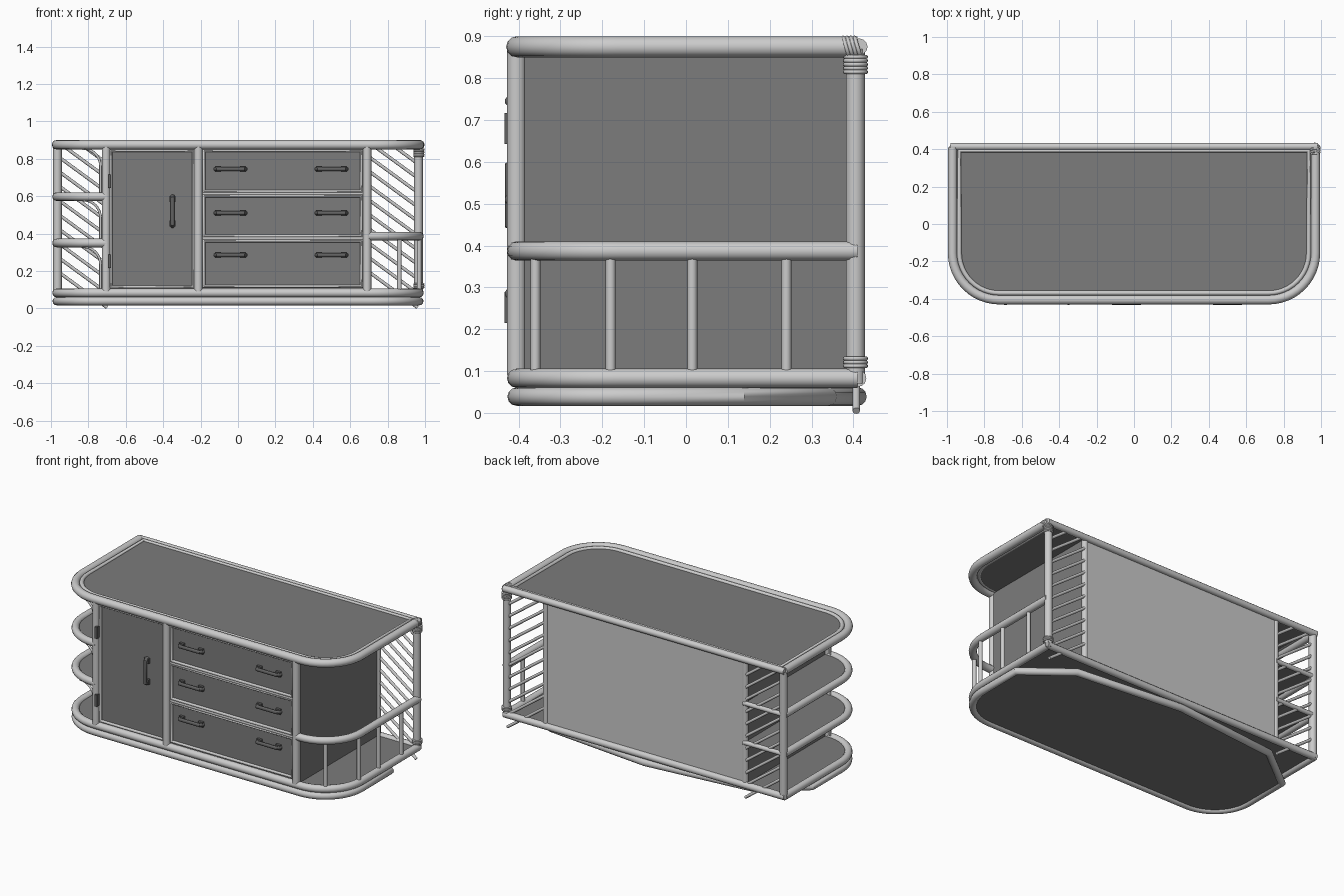
import bpy, bmesh, math
from mathutils import Vector

cube = bpy.data.objects.get("Cube")
if cube:
    bpy.data.objects.remove(cube, do_unlink=True)


def material(name, v):
    m = bpy.data.materials.new(name)
    m.use_nodes = True
    m.diffuse_color = (v, v, v, 1)
    m.node_tree.nodes["Principled BSDF"].inputs["Base Color"].default_value = (v, v, v, 1)
    return m


CANE = material("light grey cane", 0.6)
PANEL = material("dark grey panel", 0.2)
METAL = material("charcoal metal", 0.12)


def finish(name, bm, mat, smooth=False):
    bmesh.ops.recalc_face_normals(bm, faces=bm.faces)
    me = bpy.data.meshes.new(name)
    bm.to_mesh(me)
    bm.free()
    ob = bpy.data.objects.new(name, me)
    bpy.context.collection.objects.link(ob)
    me.materials.append(mat)
    if smooth:
        bpy.ops.object.select_all(action="DESELECT")
        ob.select_set(True)
        bpy.context.view_layer.objects.active = ob
        bpy.ops.object.shade_smooth_by_angle(angle=math.radians(40))
    return ob


def tube(name, pts, r, mat=CANE, cyclic=False):
    """Round bar swept along a path."""
    cu = bpy.data.curves.new(name + "_path", "CURVE")
    cu.dimensions = "3D"
    cu.bevel_depth, cu.bevel_resolution, cu.use_fill_caps = r, 4, True
    sp = cu.splines.new("POLY")
    sp.points.add(len(pts) - 1)
    for p, co in zip(sp.points, pts):
        p.co = (*co, 1)
    sp.use_cyclic_u = cyclic
    tmp = bpy.data.objects.new(name + "_path", cu)
    bpy.context.collection.objects.link(tmp)
    bpy.context.view_layer.update()
    me = tmp.evaluated_get(bpy.context.evaluated_depsgraph_get()).to_mesh()
    bm = bmesh.new()
    bm.from_mesh(me)
    tmp.evaluated_get(bpy.context.evaluated_depsgraph_get()).to_mesh_clear()
    bpy.data.objects.remove(tmp, do_unlink=True)
    bmesh.ops.remove_doubles(bm, verts=bm.verts, dist=1e-5)
    return finish(name, bm, mat, True)


def box(name, x0, x1, y0, y1, z0, z1, mat):
    bm = bmesh.new()
    bmesh.ops.create_cube(bm, size=1)
    for v in bm.verts:
        v.co = ((x0 + x1) / 2 + v.co.x * (x1 - x0),
                (y0 + y1) / 2 + v.co.y * (y1 - y0),
                (z0 + z1) / 2 + v.co.z * (z1 - z0))
    return finish(name, bm, mat)


def slab(name, outline, z, t=0.012, mat=PANEL):
    """Flat board with the given plan outline."""
    bm = bmesh.new()
    f = bm.faces.new([bm.verts.new((x, y, z - t / 2)) for x, y in outline])
    ext = bmesh.ops.extrude_face_region(bm, geom=[f])
    for v in ext["geom"]:
        if isinstance(v, bmesh.types.BMVert):
            v.co.z += t
    return finish(name, bm, mat)


# plan outlines: straight front, round front corners, straight sides
BACK, FRONT, POST = 0.41, -0.405, 0.70


def half(s, inset=0.0, back=BACK):
    r = 0.25 - inset
    pts = [(s * POST, FRONT + inset)]
    for i in range(13):
        a = math.pi / 2 * i / 12
        pts.append((s * (0.72 + r * math.sin(a)), -0.155 - r * math.cos(a)))
    return pts + [(s * (0.97 - inset), back)]


def full(inset=0.0, back=BACK):
    return half(-1, inset, back)[::-1] + half(1, inset, back)


def at(outline, z):
    return [(x, y, z) for x, y in outline]


# top
tube("top_rim", at(full(), 0.875), 0.025)
tube("top_back_bar", [(-0.98, 0.414, 0.875), (0.98, 0.414, 0.875)], 0.02)
tube("top_inner_rim", at(full(0.036, 0.392), 0.88), 0.013, cyclic=True)
slab("top_board", full(0.03), 0.876)

# bottom tray and the base ring with cut back corners
tube("tray_rim", at(full(), 0.083), 0.023)
tube("tray_back_bar", [(-0.98, BACK, 0.083), (0.98, BACK, 0.083)], 0.021)
slab("tray_board", full(0.01), 0.083)
base = full(0.0, 0.13)
base = base + [(0.70, 0.34), (0, BACK), (-0.70, 0.34)]
tube("base_ring", at(base, 0.039), 0.022, cyclic=True)
slab("base_board", base, 0.036)

# upright posts
for label, x in (("left", -0.705), ("middle", -0.212), ("right", 0.69)):
    tube(label + "_front_post", [(x, FRONT, 0.09), (x, FRONT, 0.865)], 0.023)
for s, label in ((-1, "left"), (1, "right")):
    tube(label + "_back_post", [(s * 0.965, 0.405, 0.07), (s * 0.965, 0.405, 0.87)], 0.023)
    tube(label + "_back_inner_post", [(s * 0.695, 0.4, 0.09), (s * 0.695, 0.4, 0.87)], 0.018)
    box(label + "_cabinet_wall", s * 0.695 - 0.007, s * 0.695 + 0.007, FRONT, 0.4, 0.085, 0.872, PANEL)
box("back_panel", -0.69, 0.69, 0.395, 0.41, 0.085, 0.872, CANE)

# open shelves on one end
for n, z in enumerate((0.35, 0.598)):
    tube(f"shelf_rim_{n}", at(half(-1), z), 0.023)
    slab(f"shelf_board_{n}", half(-1) + [(-POST, BACK)], z)
    tube(f"shelf_back_bar_{n}", [(-0.97, BACK, z), (-0.69, BACK, z)], 0.014)
for n, (top, low) in enumerate(((0.855, 0.61), (0.58, 0.36), (0.33, 0.1))):
    arc = [(-0.83 + 0.095 * math.sin(a), -0.385, top - 0.095 * (1 - math.cos(a)))
           for a in (math.pi / 2 * i / 8 for i in range(9))]
    tube(f"shelf_bracket_{n}", arc + [(-0.735, -0.385, low)], 0.007)

# basket rail with spindles on the other end
rail = half(1)
tube("basket_rail", at(rail, 0.387), 0.023)
for n, y in enumerate((-0.36, -0.18, 0.015, 0.24)):
    x = 0.97 if y > -0.155 else 0.72 + math.sqrt(0.25 ** 2 - (y + 0.155) ** 2)
    tube(f"basket_spindle_{n}", [(x, y, 0.085), (x, y, 0.387)], 0.012)

# slanted slats closing the back of both ends
for label, x0 in (("shelf", -0.96), ("basket", 0.70)):
    for n in range(12):
        z = 0.195 + n * 0.077
        x_a, x_b, z_a, z_b = x0, x0 + 0.26, z, z - 0.19
        if z_a > 0.86:
            x_a += (z_a - 0.86) * 0.26 / 0.19
            z_a = 0.86
        if x_b - x_a > 0.03:
            tube(f"{label}_slat_{n}", [(x_a, 0.407, z_a), (x_b, 0.407, z_b)], 0.009)


# door and drawers
def framed_panel(name, x0, x1, z0, z1):
    corners = [(x0, z0), (x1, z0), (x1, z1), (x0, z1)]
    tube(name + "_frame", [(x, -0.398, z) for x, z in corners], 0.012, cyclic=True)
    box(name + "_panel", x0, x1, -0.398, -0.378, z0, z1, PANEL)


def handle(name, x, z, length, upright=False):
    h, w = length / 2, 0.014
    for end in (-1, 1):
        c = end * (h - w)
        dx, dz = (0, c) if upright else (c, 0)
        box(f"{name}_foot_{end + 1}", x + dx - 0.016, x + dx + 0.016, -0.414, -0.396,
            z + dz - 0.016, z + dz + 0.016, METAL)
    ends = [(-h, -0.4), (-h + 0.01, -0.424), (h - 0.01, -0.424), (h, -0.4)]
    tube(name + "_grip", [(x, y, z + c) if upright else (x + c, y, z) for c, y in ends], 0.011, METAL)


framed_panel("door", -0.68, -0.238, 0.115, 0.845)
handle("door_handle", -0.35, 0.52, 0.16, True)
for n, z in enumerate((0.252, 0.68)):
    box(f"door_hinge_{n}", -0.696, -0.68, -0.434, -0.40, z - 0.037, z + 0.037, METAL)
for n, (z0, z1, zh) in enumerate(((0.118, 0.362, 0.285), (0.388, 0.603, 0.51), (0.626, 0.845, 0.745))):
    framed_panel(f"drawer_{n}", -0.183, 0.66, z0, z1)
    for m, x in enumerate((-0.04, 0.5)):
        handle(f"drawer_{n}_handle_{m}", x, zh, 0.16)
for n, z in enumerate((0.375, 0.614)):
    tube(f"drawer_divider_{n}", [(-0.2, -0.396, z), (0.68, -0.396, z)], 0.013)


# cane bindings at the back corner of the basket end
def ring(name, centre, u, v, r):
    c, u, v = Vector(centre), Vector(u), Vector(v)
    pts = [c + r * (math.cos(a) * u + math.sin(a) * v)
           for a in (math.tau * i / 20 for i in range(20))]
    tube(name, pts, 0.005, cyclic=True)


for n, z in enumerate((0.112, 0.121, 0.13, 0.815, 0.824, 0.833, 0.842, 0.851)):
    ring(f"post_binding_{n}", (0.967, 0.405, z), (1, 0, 0), (0, 1, 0), 0.025)
for n in range(4):
    ring(f"rim_binding_{n}", (0.968, 0.383 + n * 0.009, 0.874), (1, 0, 0), (0, -0.3, 0.95), 0.024)
